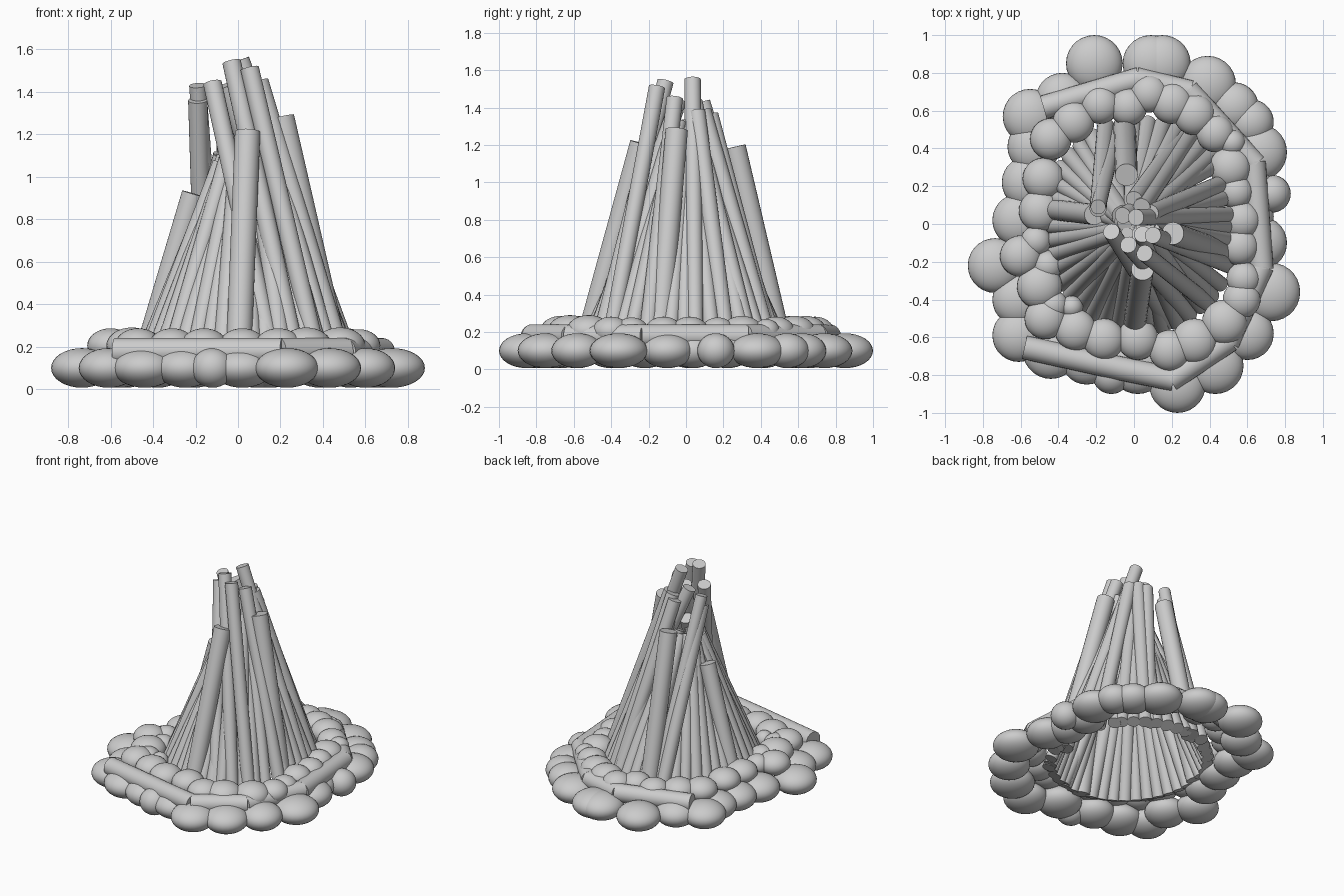
import bpy, math, random
from mathutils import Vector

random.seed(4)


def smooth(ob, name):
    ob.name = name
    bpy.ops.object.shade_smooth_by_angle(angle=math.radians(40))
    return ob


def stone(name, x, y, z, r, h):
    bpy.ops.mesh.primitive_uv_sphere_add(segments=28, ring_count=16, radius=1, location=(x, y, z))
    ob = bpy.context.object
    ob.scale = (r, r, h)
    smooth(ob, name)


def rod(name, a, b, r, extend=0):
    a, b = Vector(a), Vector(b)
    d = b - a
    bpy.ops.mesh.primitive_cylinder_add(vertices=24, radius=r, depth=d.length + extend, location=(a + b) / 2,
                                        rotation=d.to_track_quat('Z', 'Y').to_euler())
    smooth(bpy.context.object, name)


# Large outer stones: x, y, radius
outer = [(-.21, .85, .15), (.09, .85, .15), (.15, .85, .15), (.39, .74, .15), (.53, .62, .13), (.62, .54, .12),
         (.66, .38, .15), (.60, .22, .13), (.73, .16, .10), (.61, .04, .13), (.67, -.10, .14),
         (.725, -.36, .155), (.60, -.58, .14), (.43, -.75, .15), (.23, -.85, .15), (.02, -.75, .15),
         (-.12, -.80, .10), (-.25, -.71, .14), (-.44, -.67, .15), (-.61, -.59, .14), (-.61, -.40, .14),
         (-.735, -.22, .145), (-.61, .02, .14), (-.56, .22, .14), (-.53, .41, .14), (-.55, .57, .145),
         (-.38, .66, .14)]
for x, y, r in outer:
    stone("outer_stone", x, y, .10, r, .093)

# Smaller stones packed against the sticks
inner = [(-.18, .63, .1), (-.03, .62, .1), (.08, .69, .1), (.2, .64, .11), (.32, .58, .11), (.43, .48, .1),
         (.52, .43, .07), (.51, .30, .11), (.54, .17, .09), (.57, .02, .1), (.56, -.12, .1), (.58, -.29, .09),
         (.57, -.40, .1), (.48, -.52, .12), (.32, -.62, .12), (.19, -.67, .11), (.02, -.61, .11),
         (-.16, -.61, .11), (-.31, -.56, .11), (-.43, -.43, .08), (-.33, -.44, .06), (-.47, -.5, .11),
         (-.5, -.33, .12), (-.6, -.17, .11), (-.52, -.09, .08), (-.5, .07, .11), (-.48, .24, .11),
         (-.44, .45, .11), (-.32, .54, .11), (-.46, -.22, .08)]
for x, y, r in inner:
    stone("inner_stone", x, y, .205, r, .035 + .42 * r)

# Curved border of logs lying on the outer stones
border = [(-.47, .62), (.02, .765), (.29, .70), (.635, .32), (.675, -.23), (.50, -.62), (.2, -.82),
          (-.07, -.765), (-.57, -.655)]
for a, b in zip(border, border[1:]):
    rod("border_log", (*a, .178), (*b, .178), .063, .02)

# Main sticks: base x, y, top x, y, z, radius
main = [(-.05, .52, -.04, .26, 1.19, .06), (.48, -.15, .205, -.05, 1.28, .06),
        (0, -.55, .045, -.24, 1.21, .06), (-.46, .08, -.21, .05, .92, .055),
        (.29, -.48, -.03, -.11, 1.54, .044), (.39, -.42, .055, -.155, 1.51, .044),
        (.51, -.22, .1, -.06, 1.45, .044), (.18, -.52, -.12, -.04, 1.44, .044),
        (.55, .05, .01, .035, 1.55, .044), (.44, .32, -.06, .045, 1.43, .044),
        (.25, .47, .0, .13, 1.36, .044), (-.15, .52, -.19, .08, 1.36, .045),
        (-.09, .5, -.19, .09, 1.43, .04)]
for x, y, tx, ty, tz, r in main:
    rod("main_stick", (x, y, .08), (tx, ty, tz), r)

# Filler sticks close the rest of the cone
n = 42
for i in range(n):
    t = 2 * math.pi * i / n
    x, y = .035 + .51 * math.cos(t), -.01 + .545 * math.sin(t)
    if any(math.hypot(x - m[0], y - m[1]) < .035 for m in main):
        continue
    k = random.uniform(.04, .1)
    tall = 1.35 if x > .15 else 1.1
    rod("filler_stick", (x, y, .08),
        (.01 + k * math.cos(t + .2), k * math.sin(t + .2), tall + random.uniform(-.06, .05)),
        random.uniform(.041, .047))
